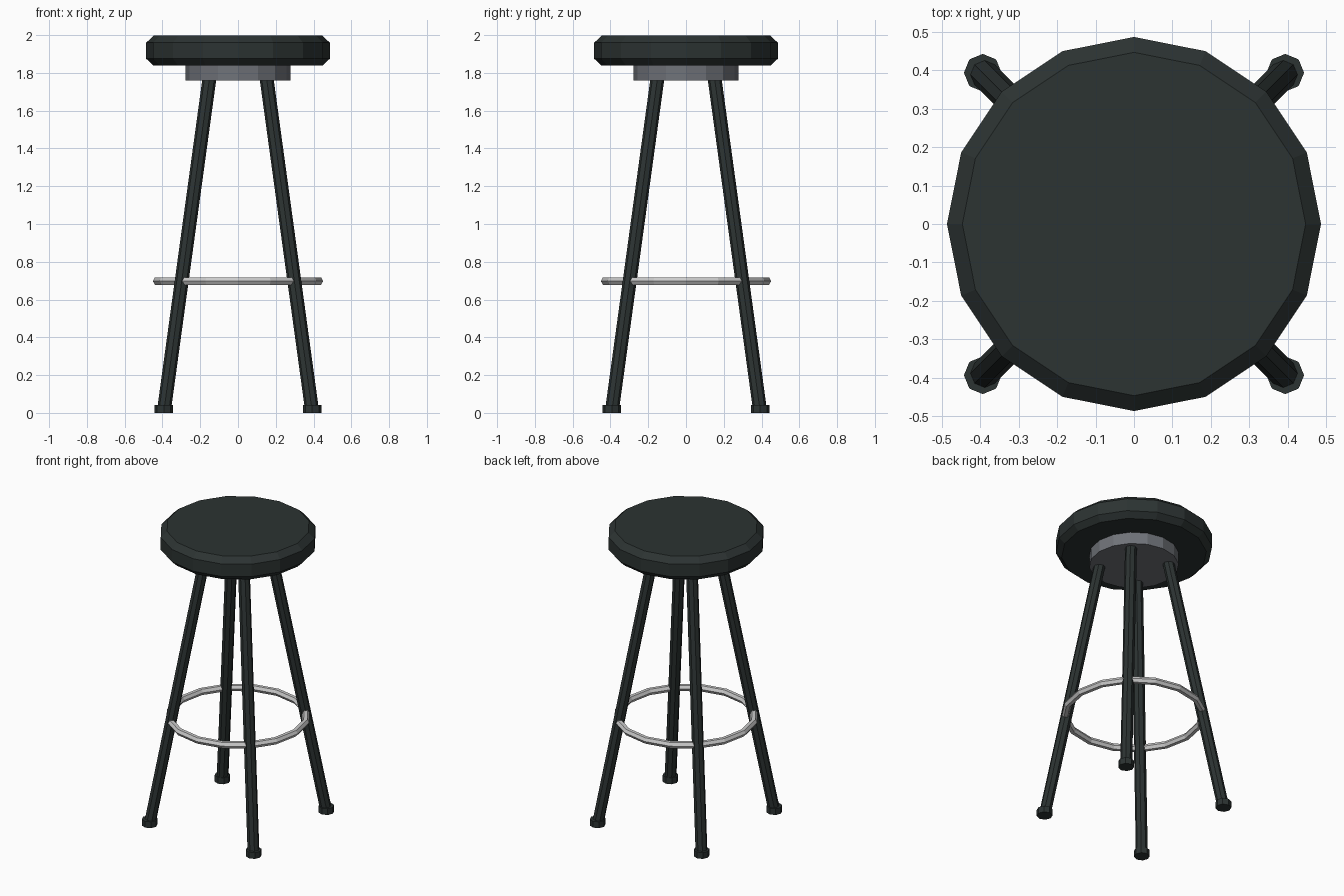
import bpy, bmesh, math
from mathutils import Vector

if "Cube" in bpy.data.objects:
    bpy.data.objects.remove(bpy.data.objects["Cube"])


def material(name, col):
    m = bpy.data.materials.new(name)
    m.diffuse_color = (*col, 1)
    m.use_nodes = True
    m.node_tree.nodes["Principled BSDF"].inputs["Base Color"].default_value = m.diffuse_color
    return m


DARK = material("dark green black", (0.025, 0.033, 0.032))
GREY = material("steel grey", (0.16, 0.17, 0.19))
CHROME = material("light chrome", (0.60, 0.60, 0.60))


def make(name, bm, mat):
    bmesh.ops.recalc_face_normals(bm, faces=bm.faces)
    me = bpy.data.meshes.new(name)
    bm.to_mesh(me)
    bm.free()
    me.materials.append(mat)
    ob = bpy.data.objects.new(name, me)
    bpy.context.collection.objects.link(ob)
    return ob


def loft(name, rings, sides, mat, closed=False, turn=0.0):
    """Join horizontal rings (cx, cy, z, radius); cap the ends, or close into a loop."""
    bm = bmesh.new()
    loops = []
    for cx, cy, z, r in rings:
        loops.append([bm.verts.new((cx + r * math.cos(turn + math.tau * i / sides),
                                    cy + r * math.sin(turn + math.tau * i / sides), z))
                      for i in range(sides)])
    pairs = list(zip(loops, loops[1:]))
    if closed:
        pairs.append((loops[-1], loops[0]))
    else:
        bm.faces.new(loops[0])
        bm.faces.new(loops[-1])
    for a, b in pairs:
        for i in range(sides):
            j = (i + 1) % sides
            bm.faces.new((a[i], a[j], b[j], b[i]))
    return make(name, bm, mat)


# padded seat with bevelled rims
loft("seat", [(0, 0, 1.84, 0.45), (0, 0, 1.875, 0.486), (0, 0, 1.96, 0.486),
              (0, 0, 1.997, 0.446)], 16, DARK)

# mounting disc under the seat
loft("mounting_disc", [(0, 0, 1.76, 0.278), (0, 0, 1.845, 0.278)], 16, GREY)

# foot rest ring with a hexagonal section
R, r = 0.428, 0.023
section = [(0, 0, 0.698 + r * math.sin(k * math.tau / 6), R + r * math.cos(k * math.tau / 6))
           for k in range(6)]
loft("foot_ring", section, 16, CHROME, closed=True)

# splayed legs and their feet
for sy, fb in ((-1, "front"), (1, "back")):
    for sx, lr in ((-1, "left"), (1, "right")):
        top, bot = 0.152, 0.391
        loft(f"{fb}_{lr}_leg", [(sx * bot, sy * bot, 0.02, 0.037),
                                (sx * top, sy * top, 1.765, 0.037)], 8, DARK)
        loft(f"{fb}_{lr}_foot", [(sx * 0.393, sy * 0.393, 0, 0.049),
                                 (sx * 0.393, sy * 0.393, 0.043, 0.049)], 8, DARK)
